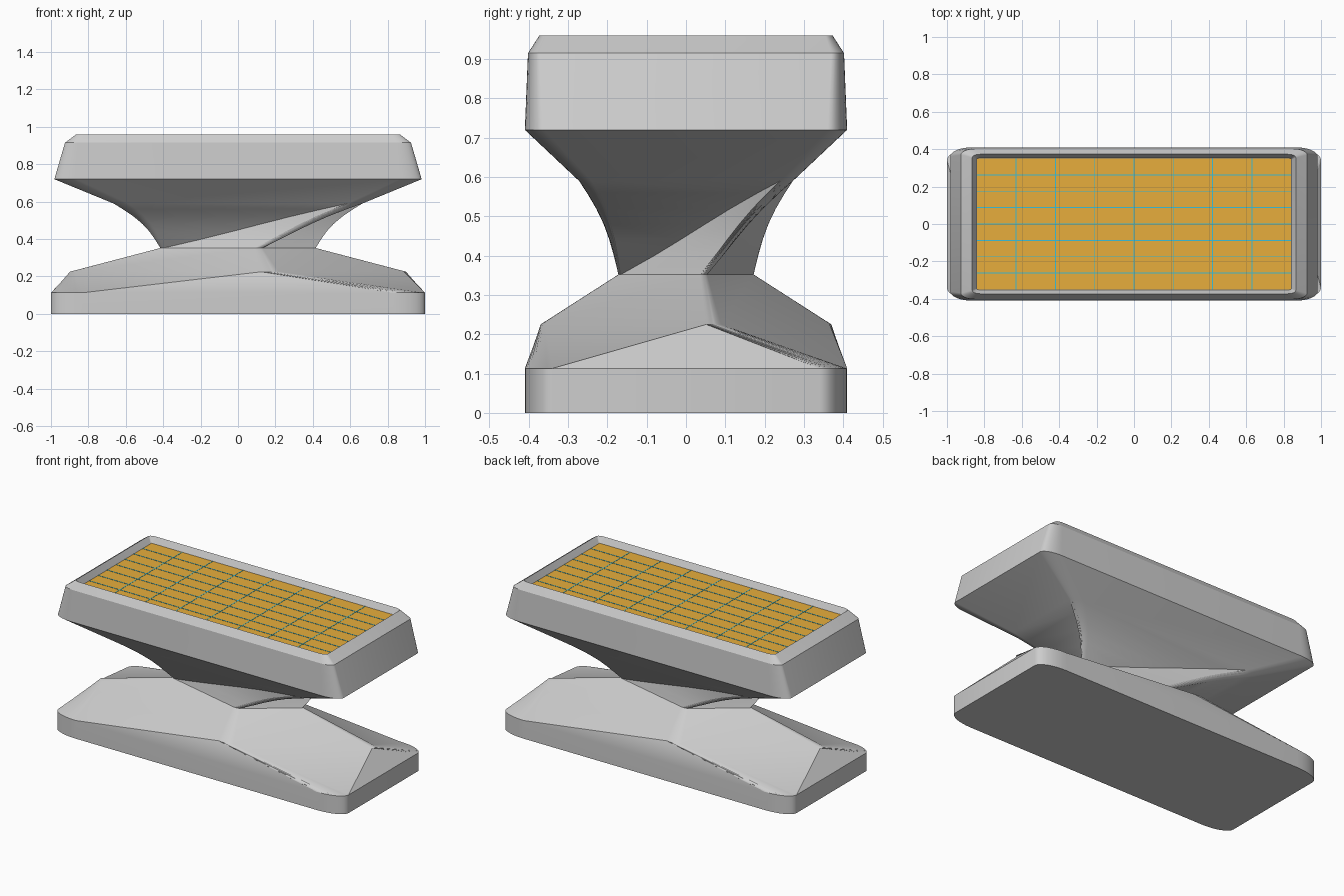
import bpy, bmesh, math

if "Cube" in bpy.data.objects:
    bpy.data.objects.remove(bpy.data.objects["Cube"])

ARC_STEPS = 8      # segments in each rounded corner
DEPTH = 0.41       # depth to width ratio of every cross-section


def material(name, rgb):
    m = bpy.data.materials.new(name)
    m.diffuse_color = (*rgb, 1)
    m.use_nodes = True
    m.node_tree.nodes["Principled BSDF"].inputs["Base Color"].default_value = m.diffuse_color
    return m


grey = material("stone grey", (0.61, 0.61, 0.61))
amber = material("amber", (0.80, 0.42, 0.045))
cyan = material("cyan", (0.04, 0.52, 0.70))


def section(hx, hy, r, turn):
    """Rounded square, turned, then stretched to the half sizes hx and hy."""
    pts = []
    t = math.radians(turn)
    for k, (sx, sy) in enumerate([(1, -1), (1, 1), (-1, 1), (-1, -1)]):
        for i in range(ARC_STEPS + 1):
            a = math.radians(k * 90 - 90 + 90 * i / ARC_STEPS)
            x = sx * (1 - r) + r * math.cos(a)
            y = sy * (1 - r) + r * math.sin(a)
            pts.append((x * math.cos(t) - y * math.sin(t), x * math.sin(t) + y * math.cos(t)))
    ex = max(p[0] for p in pts)
    ey = max(p[1] for p in pts)
    return [(x / ex * hx, y / ey * hy) for x, y in pts]


def finish(bm, name, mat):
    bmesh.ops.recalc_face_normals(bm, faces=bm.faces)
    me = bpy.data.meshes.new(name)
    bm.to_mesh(me)
    bm.free()
    me.materials.append(mat)
    ob = bpy.data.objects.new(name, me)
    bpy.context.collection.objects.link(ob)
    return ob


# Twisted pedestal and tray: z, half width, half depth, corner rounding, turn in degrees
rings = [
    (0.0, 1.0, 0.41, 0.17, 0),
    (0.113, 1.0, 0.41, 0.17, 0),
    (0.225, 0.90, 0.37, 0.10, -34),
    (0.352, 0.415, 0.172, 0.10, -30),
    (0.59, 0.665, 0.272, 0.12, 0),
    (0.72, 0.982, 0.41, 0.12, 0),
    (0.915, 0.925, 0.402, 0.08, 0),
    (0.96, 0.865, 0.373, 0.05, 0),
    (0.92, 0.842, 0.352, 0.02, 0),
]
bm = bmesh.new()
loops = [[bm.verts.new((x, y, z)) for x, y in section(hx, hy, r, turn)]
         for z, hx, hy, r, turn in rings]
for a, b in zip(loops, loops[1:]):
    for i in range(len(a)):
        j = (i + 1) % len(a)
        bm.faces.new((a[i], a[j], b[j]))
        bm.faces.new((a[i], b[j], b[i]))
bm.faces.new(loops[0][::-1])
bm.faces.new(loops[-1])

# Draw the neck in to a concave curve
for z in (0.40, 0.44, 0.48, 0.52, 0.56):
    bmesh.ops.bisect_plane(bm, geom=bm.verts[:] + bm.edges[:] + bm.faces[:],
                           plane_co=(0, 0, z), plane_no=(0, 0, 1))
for v in bm.verts:
    if 0.36 < v.co.z < 0.585:
        f = 1 - 0.07 * math.sin(math.pi * (v.co.z - 0.352) / 0.238)
        v.co.x *= f
        v.co.y *= f
body = finish(bm, "twisted_pedestal", grey)
bpy.context.view_layer.objects.active = body
body.select_set(True)
bpy.ops.object.shade_smooth_by_angle(angle=math.radians(30))


def plate(bm, x0, x1, y0, y1, z0, z1):
    verts = bmesh.ops.create_cube(bm, size=1)["verts"]
    for v in verts:
        v.co = (x1 if v.co.x > 0 else x0, y1 if v.co.y > 0 else y0, z1 if v.co.z > 0 else z0)


# Amber top panel
PX, PY = 0.84, 0.35
bm = bmesh.new()
plate(bm, -PX, PX, -PY, PY, 0.918, 0.924)
finish(bm, "top_panel", amber)

# Thin cyan grid lines
bm = bmesh.new()
W = 0.0025
for i in range(1, 8):
    x = -PX + i * PX / 4
    plate(bm, x - W, x + W, -PY, PY, 0.922, 0.925)
    y = -PY + i * PY / 4
    plate(bm, -PX, PX, y - W, y + W, 0.922, 0.9255)
finish(bm, "grid_lines", cyan)
